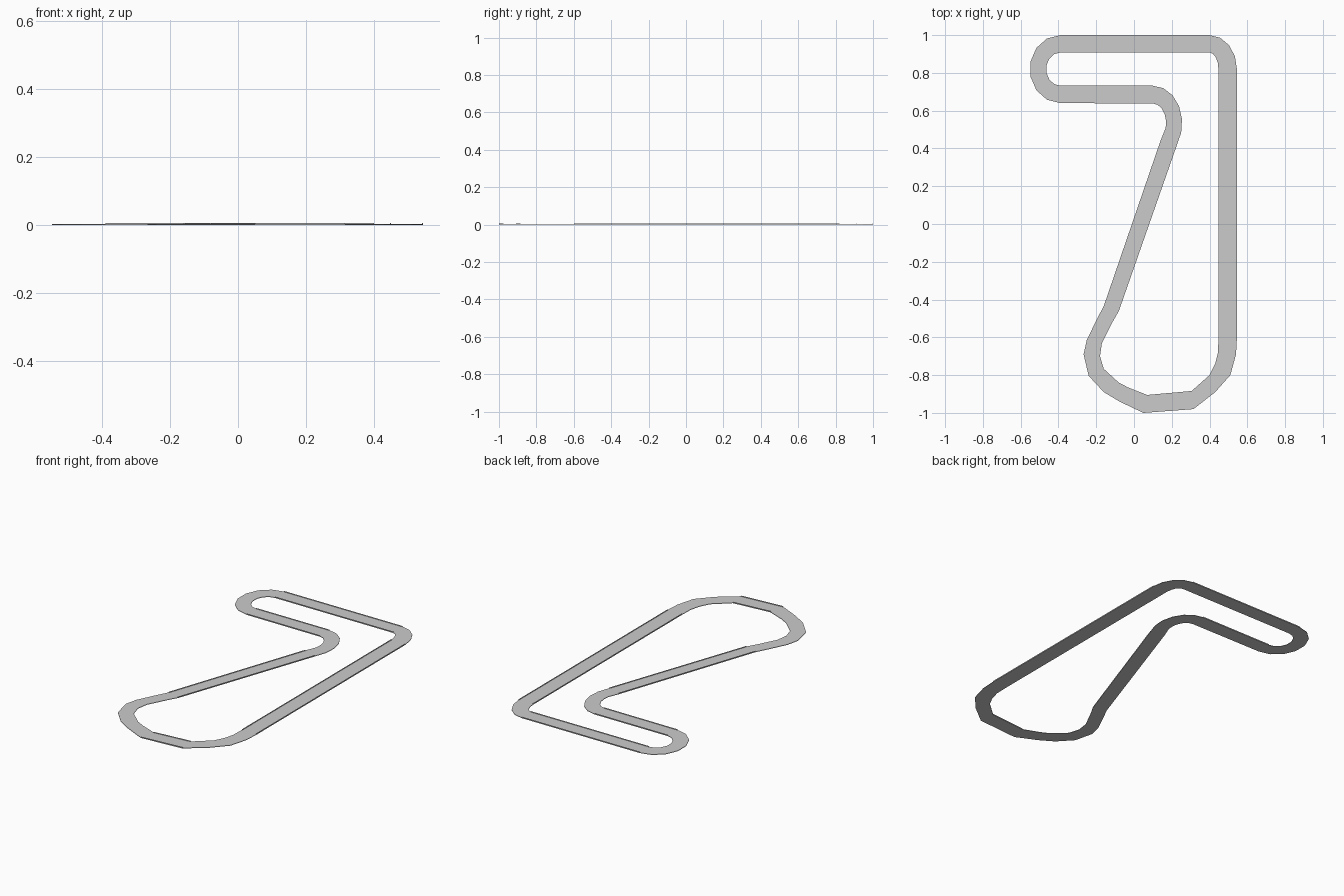
import bpy, bmesh
from math import cos, sin, radians
from mathutils import Vector

if "Cube" in bpy.data.objects:
    bpy.data.objects.remove(bpy.data.objects["Cube"])

ROAD_H, RAIL_H, RAIL_W = 0.003, 0.0065, 0.004


def arc(cx, cy, right_r, left_r, a0, a1, n):
    """Pairs of (right edge, left edge) points round a bend."""
    out = []
    for i in range(n + 1):
        a = radians(a0 + (a1 - a0) * i / n)
        out.append([Vector((cx + rx * cos(a), cy + ry * sin(a)))
                    for rx, ry in (right_r, left_r)])
    return out


def mesh_object(name, bm):
    bmesh.ops.recalc_face_normals(bm, faces=bm.faces)
    me = bpy.data.meshes.new(name)
    bm.to_mesh(me)
    bm.free()
    ob = bpy.data.objects.new(name, me)
    bpy.context.collection.objects.link(ob)
    return ob


def strip(name, pairs, z0, z1, closed):
    """Flat slab between paired edge points."""
    bm = bmesh.new()
    rings = [[bm.verts.new((p.x, p.y, z)) for p, z in
              ((r, z0), (l, z0), (l, z1), (r, z1))] for r, l in pairs]
    n = len(rings)
    for i in range(n if closed else n - 1):
        a, b = rings[i], rings[(i + 1) % n]
        for k in range(4):
            m = (k + 1) % 4
            bm.faces.new((a[k], a[m], b[m], b[k]))
    if not closed:
        bm.faces.new(rings[0])
        bm.faces.new(rings[-1])
    return mesh_object(name, bm)


# Circuit driven anticlockwise: bends are arcs, straights join them
corner = arc(0.40, 0.82, (0.145, 0.18), (0.047, 0.088), 0, 90, 4)
hairpin = arc(-0.39, 0.82, (0.162, 0.18), (0.075, 0.088), 90, 270, 7)
kink = arc(0.10, 0.535, (0.07, 0.103), (0.155, 0.197), 90, -15, 5)
diagonal = [(0.14, 0.44, 0.225, 0.412), (-0.16, -0.434, -0.08, -0.46)]
sweeper = [(-0.193, -0.497, -0.114, -0.52), (-0.25, -0.614, -0.17, -0.63),
           (-0.267, -0.69, -0.18, -0.70), (-0.24, -0.804, -0.16, -0.767),
           (-0.16, -0.89, -0.08, -0.84), (-0.077, -0.94, -0.03, -0.866),
           (0.05, -1.0, 0.07, -0.905), (0.315, -0.98, 0.305, -0.884),
           (0.43, -0.89, 0.40, -0.80), (0.51, -0.80, 0.43, -0.74),
           (0.54, -0.69, 0.445, -0.68), (0.545, -0.60, 0.447, -0.60)]


def to_pairs(rows):
    return [[Vector(r[:2]), Vector(r[2:])] for r in rows]


diagonal, sweeper = to_pairs(diagonal), to_pairs(sweeper)

# Road surface
strip("road", corner + hairpin + kink + diagonal + sweeper, 0, ROAD_H, True)

# Low rails along both edges of each straight
straights = {"right": (sweeper[-1], corner[0]), "top": (corner[-1], hairpin[0]),
             "middle": (hairpin[-1], kink[0]), "diagonal": tuple(diagonal),
             "bottom": (sweeper[6], sweeper[7])}
for label, ends in straights.items():
    for side in (0, 1):
        rail = []
        for pair in ends:
            edge, other = pair[side], pair[1 - side]
            rail.append((edge, edge + (other - edge).normalized() * RAIL_W))
        strip(f"{label}_rail_{side + 1}", rail, 0, RAIL_H, False)
